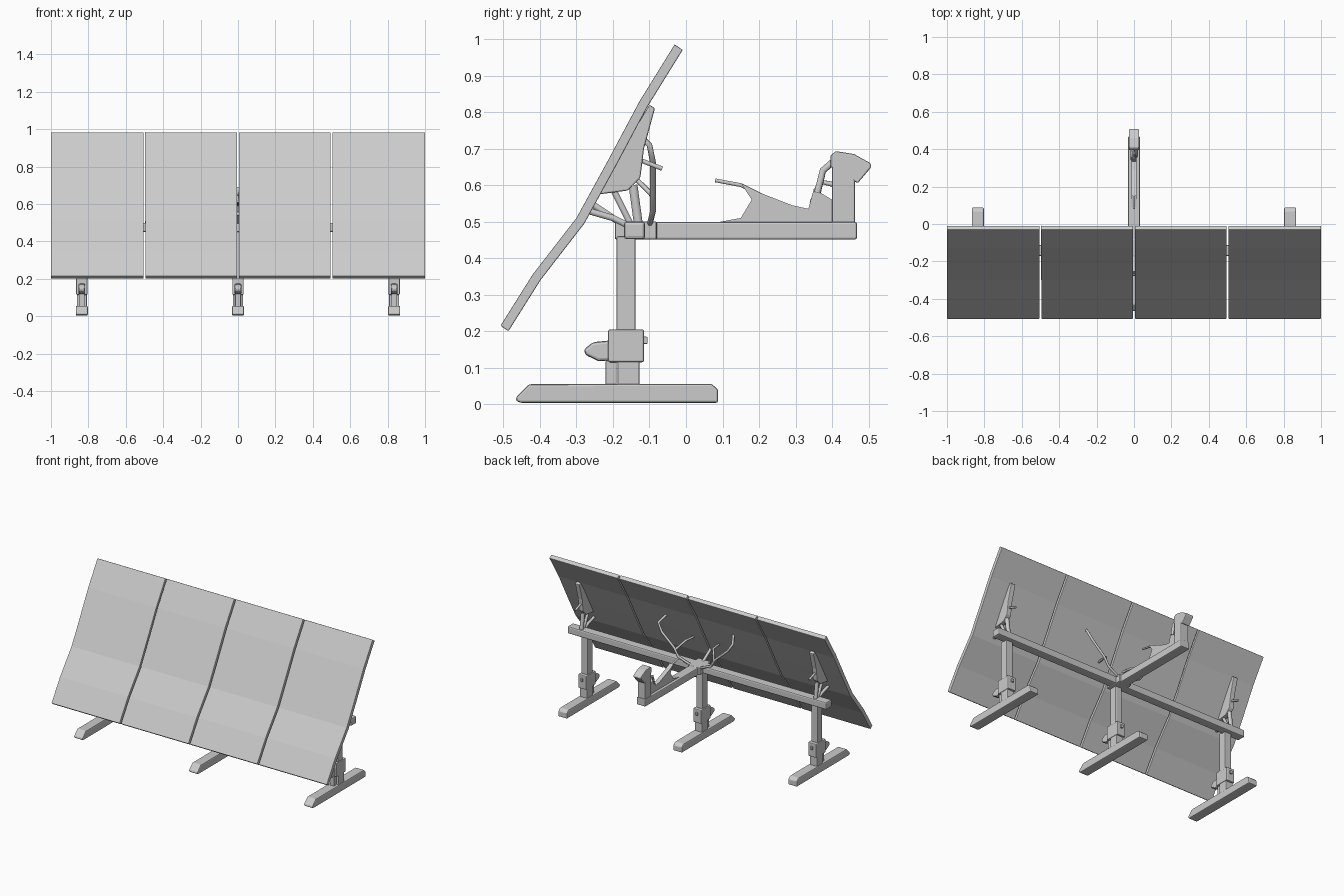
import bpy, bmesh
from mathutils import Vector

if "Cube" in bpy.data.objects:
    bpy.data.objects.remove(bpy.data.objects["Cube"], do_unlink=True)

grey = bpy.data.materials.new("plain grey")
grey.use_nodes = True
GREY = (0.6, 0.6, 0.6, 1)
grey.diffuse_color = GREY
grey.node_tree.nodes["Principled BSDF"].inputs["Base Color"].default_value = GREY


def finish(name, bm, bevel=0.0):
    bmesh.ops.recalc_face_normals(bm, faces=bm.faces)
    mesh = bpy.data.meshes.new(name)
    bm.to_mesh(mesh)
    bm.free()
    mesh.materials.append(grey)
    obj = bpy.data.objects.new(name, mesh)
    bpy.context.collection.objects.link(obj)
    if bevel:
        mod = obj.modifiers.new("Bevel", "BEVEL")
        mod.width = bevel
        mod.segments = 2
        mod.limit_method = "ANGLE"
    return obj


def side_shape(name, outline, x0, x1, bevel=0.0):
    """Extrude a (y, z) outline from x0 to x1."""
    bm = bmesh.new()
    face = bm.faces.new([bm.verts.new((x0, y, z)) for y, z in outline])
    out = bmesh.ops.extrude_face_region(bm, geom=[face])
    moved = [v for v in out["geom"] if isinstance(v, bmesh.types.BMVert)]
    bmesh.ops.translate(bm, verts=moved, vec=(x1 - x0, 0, 0))
    return finish(name, bm, bevel)


def box(name, x, y, z, bevel=0.005):
    return side_shape(name, [(y[0], z[0]), (y[1], z[0]), (y[1], z[1]), (y[0], z[1])],
                      x[0], x[1], bevel)


def tube(name, points, radius):
    curve = bpy.data.curves.new(name, "CURVE")
    curve.dimensions = "3D"
    curve.bevel_depth = radius
    curve.bevel_resolution = 1
    curve.use_fill_caps = True
    spline = curve.splines.new("POLY")
    spline.points.add(len(points) - 1)
    for p, co in zip(spline.points, points):
        p.co = (*co, 1)
    curve.materials.append(grey)
    obj = bpy.data.objects.new(name, curve)
    bpy.context.collection.objects.link(obj)


# Four tilted panels with a slightly wavy section
front = [(-0.508, 0.215), (-0.42, 0.355), (-0.30, 0.51), (-0.215, 0.665), (-0.127, 0.83), (-0.031, 0.985)]
back = [(y + 0.022, z - 0.015) for y, z in front]
section = front + back[::-1]
for i in range(4):
    x = -1 + i * 0.5
    side_shape(f"panel_{i + 1}", section, x + (0.005 if i else 0), x + (0.495 if i < 3 else 0.5), 0.003)

# Upper joint between the two panels on the right
side_shape("panel_joint", front[2:] + back[:1:-1], -0.496, -0.494)

# Cross beam carrying the panels
box("cross_beam", (-0.94, 0.94), (-0.17, -0.112), (0.452, 0.5), 0.008)

# Three stands
foot_outline = [(-0.465, 0.008), (-0.45, 0.004), (0.088, 0.004), (0.088, 0.04),
                (0.07, 0.056), (-0.43, 0.055), (-0.465, 0.02)]
knob_outline = [(-0.205, 0.12), (-0.24, 0.118), (-0.275, 0.135), (-0.28, 0.15),
                (-0.255, 0.17), (-0.205, 0.175)]
for tag, cx in (("right", -0.835), ("middle", 0), ("left", 0.835)):
    side_shape(f"{tag}_foot", foot_outline, cx - 0.032, cx + 0.032, 0.006)
    box(f"{tag}_lower_post", (cx - 0.027, cx + 0.027), (-0.187, -0.127), (0.05, 0.13))
    box(f"{tag}_post_sleeve", (cx - 0.03, cx + 0.03), (-0.213, -0.115), (0.115, 0.205))
    box(f"{tag}_post", (cx - 0.024, cx + 0.024), (-0.19, -0.138), (0.2, 0.46))
    side_shape(f"{tag}_knob", knob_outline, cx - 0.018, cx + 0.018, 0.008)
    box(f"{tag}_clamp_bolt", (cx - 0.008, cx + 0.008), (-0.12, -0.105), (0.165, 0.185), 0.003)
    box(f"{tag}_sleeve_pin", (cx - 0.015, cx + 0.015), (-0.22, -0.19), (0.05, 0.12), 0.003)

# Panel brackets above each stand
plate = [(-0.235, 0.575), (-0.16, 0.585), (-0.125, 0.62), (-0.115, 0.7),
         (-0.085, 0.81), (-0.10, 0.82), (-0.2, 0.655)]
for tag, cx in (("right", -0.85), ("left", 0.85)):
    side_shape(f"{tag}_bracket_plate", plate, cx - 0.016, cx + 0.016, 0.004)
    tube(f"{tag}_bracket_front_strut", [(cx, -0.16, 0.49), (cx, -0.2, 0.51), (cx, -0.27, 0.53)], 0.01)
    tube(f"{tag}_bracket_middle_strut", [(cx, -0.15, 0.49), (cx, -0.2, 0.59)], 0.01)
    tube(f"{tag}_bracket_rear_strut", [(cx, -0.13, 0.49), (cx, -0.145, 0.6)], 0.014)
    tube(f"{tag}_bracket_bolt", [(cx, -0.13, 0.67), (cx, -0.065, 0.645)], 0.007)

# Central hub and curved arms reaching the panels
box("hub", (-0.045, 0.045), (-0.195, -0.08), (0.451, 0.501))
tube("hub_strut", [(0, -0.17, 0.49), (0, -0.26, 0.55)], 0.01)
for tag, s in (("right", -1), ("left", 1)):
    tube(f"{tag}_curved_arm", [(s * 0.03, -0.1, 0.49), (s * 0.12, -0.09, 0.53), (s * 0.15, -0.09, 0.58),
                               (s * 0.24, -0.09, 0.66), (s * 0.27, -0.1, 0.71), (s * 0.24, -0.15, 0.755)], 0.008)
    tube(f"{tag}_arm_branch", [(s * 0.14, -0.09, 0.57), (s * 0.1, -0.14, 0.62), (s * 0.09, -0.23, 0.62)], 0.007)

# Rear arm with its motor and ragged linkage
box("rear_arm", (-0.032, 0.032), (-0.1, 0.468), (0.451, 0.499), 0.006)
box("motor_column", (-0.028, 0.028), (0.4, 0.463), (0.495, 0.66))
head = [(0.395, 0.65), (0.47, 0.605), (0.508, 0.65), (0.505, 0.66), (0.46, 0.685), (0.41, 0.693), (0.395, 0.68)]
side_shape("motor_head", head, -0.028, 0.028, 0.004)
linkage = [(0.08, 0.497), (0.4, 0.497), (0.4, 0.56), (0.35, 0.59), (0.335, 0.535),
           (0.29, 0.545), (0.2, 0.58), (0.15, 0.605), (0.18, 0.56), (0.15, 0.51)]
side_shape("linkage", linkage, -0.014, 0.014)
tube("linkage_rod", [(0, 0.08, 0.613), (0, 0.15, 0.6), (0, 0.25, 0.55)], 0.006)
tube("motor_cable", [(0.01, 0.36, 0.58), (0.012, 0.375, 0.64), (0.01, 0.41, 0.67)], 0.01)
tube("motor_stay", [(-0.01, 0.345, 0.55), (-0.012, 0.365, 0.61), (-0.01, 0.41, 0.6)], 0.008)
